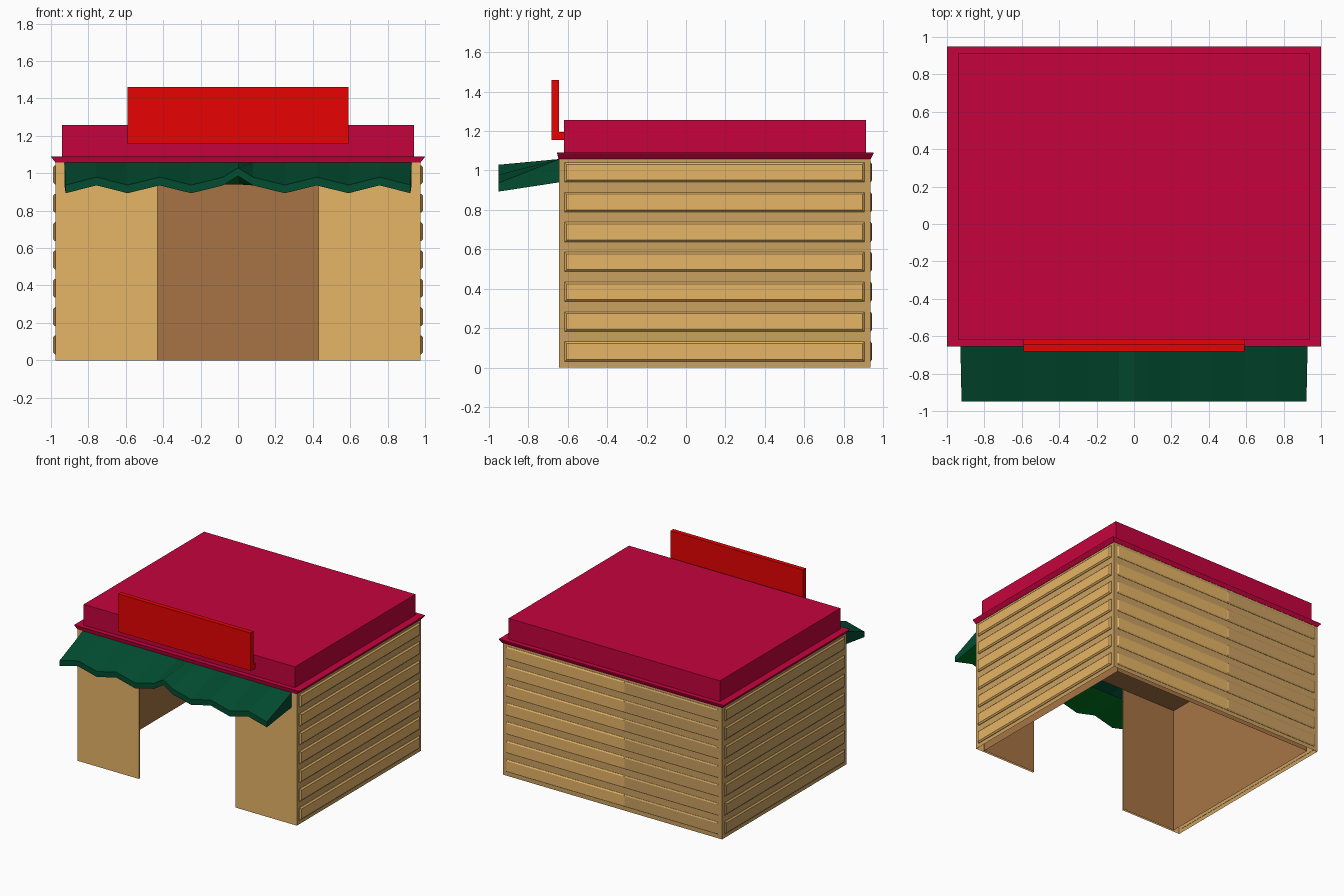
import bpy, bmesh

if "Cube" in bpy.data.objects:
    bpy.data.objects.remove(bpy.data.objects["Cube"])


def material(name, r, g, b):
    lin = lambda c: (c / 255 / 12.92) if c < 10 else ((c / 255 + 0.055) / 1.055) ** 2.4
    m = bpy.data.materials.new(name)
    m.diffuse_color = (lin(r), lin(g), lin(b), 1)
    m.use_nodes = True
    m.node_tree.nodes["Principled BSDF"].inputs["Base Color"].default_value = m.diffuse_color
    return m


TAN = material("light tan wood", 230, 181, 102)
DULL = material("dull tan wood", 203, 161, 97)
BROWN = material("inner brown", 166, 116, 68)
CRIMSON = material("crimson roof", 197, 3, 61)
RED = material("sign red", 234, 2, 2)
GREEN = material("awning green", 2, 76, 49)
LEAF = material("awning underside green", 0, 118, 32)


def finish(name, bm, *mats):
    me = bpy.data.meshes.new(name)
    bm.to_mesh(me)
    bm.free()
    ob = bpy.data.objects.new(name, me)
    for m in mats:
        me.materials.append(m)
    bpy.context.collection.objects.link(ob)
    return ob


def loft(bm, rings):
    """Join equal-length point rings and cap both ends."""
    vs = [[bm.verts.new(p) for p in ring] for ring in rings]
    n = len(vs[0])
    for a, b in zip(vs, vs[1:]):
        for i in range(n):
            j = (i + 1) % n
            bm.faces.new((a[i], a[j], b[j], b[i]))
    bm.faces.new(vs[0][::-1])
    bm.faces.new(vs[-1])
    bmesh.ops.recalc_face_normals(bm, faces=bm.faces)
    bm.normal_update()


def drop(bm, rule):
    bmesh.ops.delete(bm, geom=[f for f in bm.faces if rule(f)], context='FACES')


def rect(x0, x1, y0, y1, z):
    return [(x0, y0, z), (x1, y0, z), (x1, y1, z), (x0, y1, z)]


# Walls: hollow C-shaped shell, open below; light front, brown inside
half = [(0.43, -0.645), (0.975, -0.645), (0.975, 0.935)]
inner = [(0.91, 0.895), (0.91, -0.63), (0.43, -0.63)]
mirror = lambda pts: [(-x, y) for x, y in reversed(pts)]
plan = half + mirror(half) + mirror(inner) + inner
bm = bmesh.new()
loft(bm, [[(x, y, z) for x, y in plan] for z in (0, 1.06)])
drop(bm, lambda f: abs(f.normal.z) > 0.5)
for f in bm.faces:
    c = f.calc_center_median()
    if abs(c.x) < 0.93 and -0.635 < c.y < 0.9:
        f.material_index = 1
    elif c.y < -0.635:
        f.material_index = 2
finish("walls", bm, DULL, BROWN, TAN)

# Ceiling
bm = bmesh.new()
bm.faces.new([bm.verts.new(p) for p in rect(-0.91, 0.91, -0.63, 0.895, 1.015)][::-1])
finish("ceiling", bm, BROWN)


# Raised planks with chamfered rims on the sides and back
def planks(name, mat, place, a0, a1):
    bm = bmesh.new()
    for i in range(7):
        z0 = 0.032 + 0.1515 * i
        z1 = z0 + 0.1
        rings = []
        for inset, out in ((0, -0.002), (0, 0.004), (0.01, 0.014)):
            a, b, lo, hi = a0 + inset, a1 - inset, z0 + inset, z1 - inset
            rings.append([place(a, lo, out), place(b, lo, out),
                          place(b, hi, out), place(a, hi, out)])
        loft(bm, rings)
    finish(name, bm, mat)


back = lambda a, z, o: (a, 0.935 + o * 0.6, z)
planks("right_planks", TAN, lambda a, z, o: (0.975 + o, a, z), -0.615, 0.905)
planks("left_planks", DULL, lambda a, z, o: (-0.975 - o, a, z), -0.615, 0.905)
planks("back_planks_light", TAN, back, -0.115, 0.945)
planks("back_planks_dull", DULL, back, -0.945, -0.105)

# Roof: flared cornice and raised flat top
bm = bmesh.new()
loft(bm, [rect(-0.977, 0.977, -0.647, 0.937, 1.058),
          rect(-0.998, 0.998, -0.653, 0.95, 1.085),
          rect(-1, 1, -0.655, 0.95, 1.09),
          rect(-0.94, 0.94, -0.618, 0.912, 1.09),
          rect(-0.94, 0.94, -0.618, 0.912, 1.257)])
finish("roof", bm, CRIMSON)

# Sign board with a bottom lip reaching back to the roof
profile = [(-0.682, 1.155), (-0.615, 1.155), (-0.615, 1.195),
           (-0.645, 1.195), (-0.645, 1.46), (-0.682, 1.46)]
bm = bmesh.new()
loft(bm, [[(x, y, z) for y, z in profile] for x in (-0.59, 0.59)])
finish("sign_board", bm, RED)

# Awning: wedge with a scalloped front edge, (x, lower edge height)
edge = [(0, 0.985), (0.08, 0.935), (0.25, 0.893), (0.42, 0.935),
        (0.59, 0.893), (0.757, 0.935), (0.922, 0.893)]
edge = [(-x, z) for x, z in edge[:0:-1]] + edge
bm = bmesh.new()
loft(bm, [[(x * 1.007, -0.642, 0.94), (x, -0.95, z),
           (x, -0.95, z + 0.044), (x * 1.007, -0.642, 1.058)] for x, z in edge])
drop(bm, lambda f: f.normal.y > 0.9)
for f in bm.faces:
    f.material_index = int(f.normal.z < -0.5)
finish("awning", bm, GREEN, LEAF)
